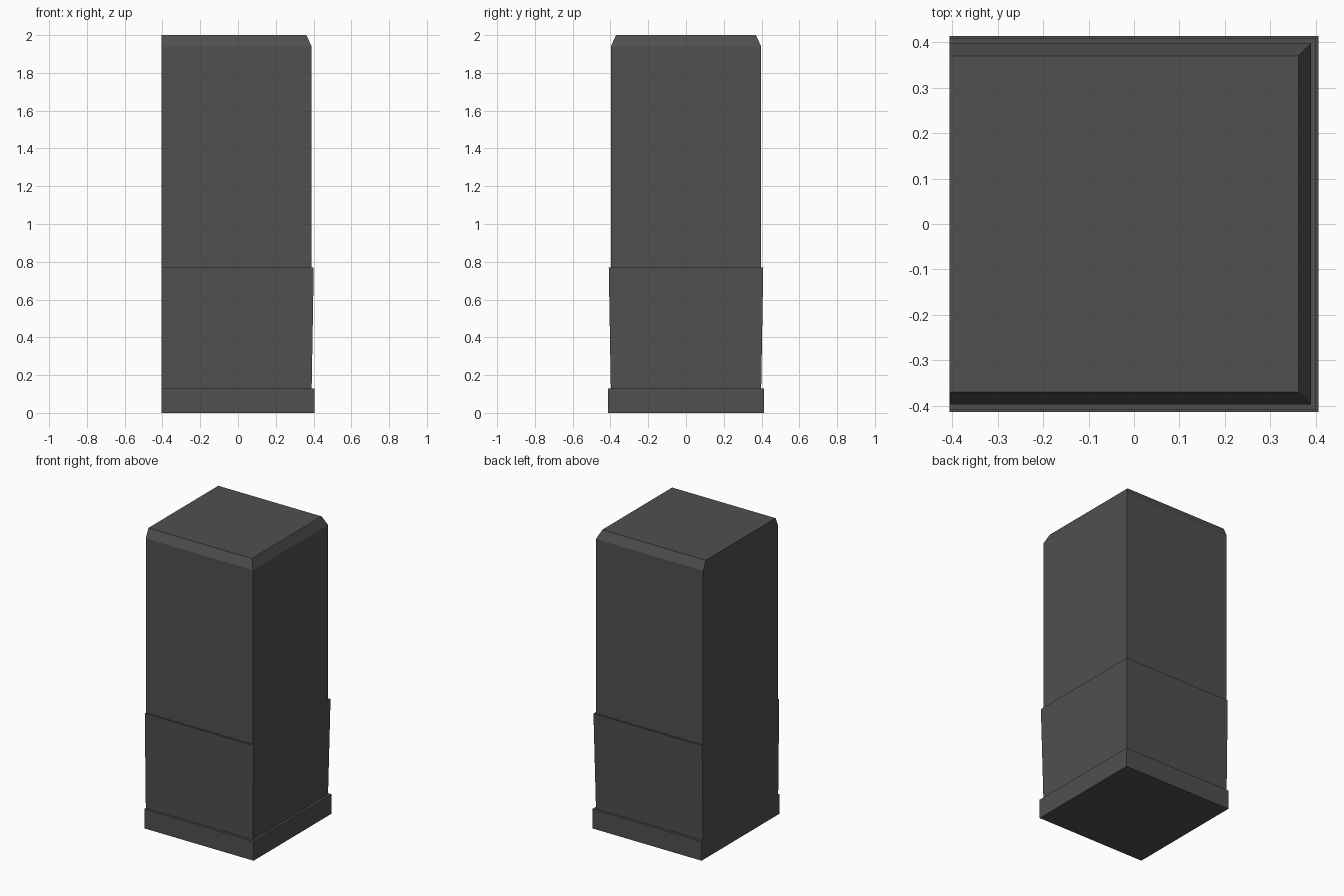
import bpy
import bmesh

if "Cube" in bpy.data.objects:
    bpy.data.objects.remove(bpy.data.objects["Cube"])

# Half-size of the footprint; the -x side is a flat back wall
HALF_X, HALF_Y = 0.406, 0.414

# Profile from bottom to top: (inset from footprint, height)
PROFILE = [
    (0.000, 0.00), (0.000, 0.13),   # plinth
    (0.016, 0.13), (0.005, 0.77),   # flared lower block
    (0.016, 0.77), (0.016, 1.94),   # shaft
    (0.044, 2.00),                  # chamfered top
]

bm = bmesh.new()


def ring(inset, z):
    """Rectangle inset on three sides, flush on the back wall."""
    x, y = HALF_X - inset, HALF_Y - inset
    corners = [(-HALF_X, -y), (x, -y), (x, y), (-HALF_X, y)]
    return [bm.verts.new((cx, cy, z)) for cx, cy in corners]


rings = [ring(*p) for p in PROFILE]

# Front, right and rear sides with their steps
for low, high in zip(rings, rings[1:]):
    for i in range(3):
        bm.faces.new((low[i], low[i + 1], high[i + 1], high[i]))

# Bottom, top and the single flat back wall
bm.faces.new(rings[0][::-1])
bm.faces.new(rings[-1])
bm.faces.new([r[0] for r in rings] + [r[3] for r in reversed(rings)])
bmesh.ops.recalc_face_normals(bm, faces=bm.faces)

mesh = bpy.data.meshes.new("wall_pillar")
bm.to_mesh(mesh)
bm.free()

# Dark grey stone
stone = bpy.data.materials.new("dark grey stone")
stone.diffuse_color = (0.08, 0.08, 0.08, 1.0)
stone.use_nodes = True
stone.node_tree.nodes["Principled BSDF"].inputs["Base Color"].default_value = stone.diffuse_color
mesh.materials.append(stone)

pillar = bpy.data.objects.new("wall_pillar", mesh)
bpy.context.collection.objects.link(pillar)
